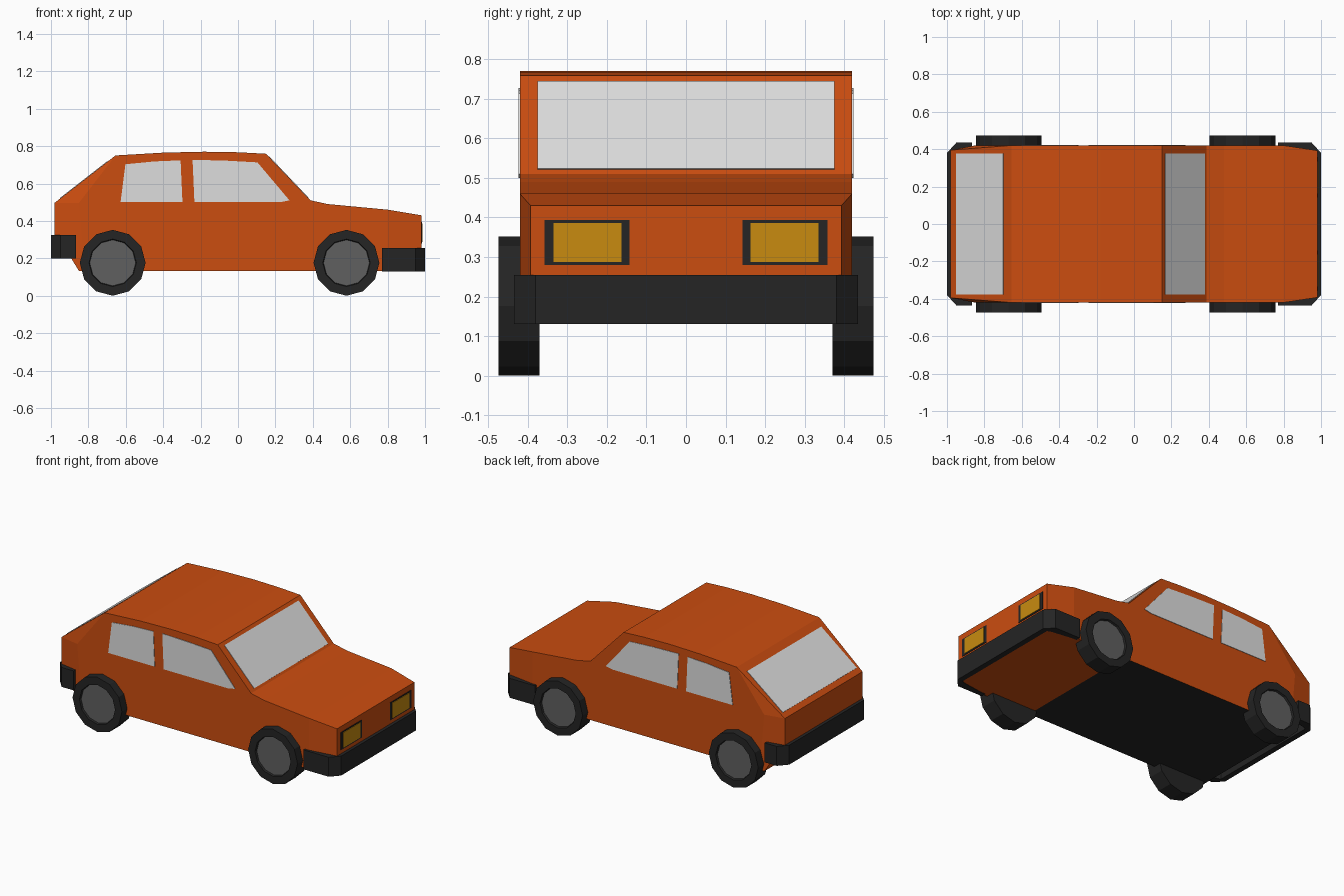
import bpy, bmesh, math
from mathutils import Vector, Matrix

if "Cube" in bpy.data.objects:
    bpy.data.objects.remove(bpy.data.objects["Cube"])


def material(name, rgb):
    m = bpy.data.materials.new(name)
    m.diffuse_color = (*rgb, 1)
    m.use_nodes = True
    m.node_tree.nodes["Principled BSDF"].inputs["Base Color"].default_value = m.diffuse_color
    return m


ORANGE = material("orange paint", (0.60, 0.074, 0.005))
BLACK = material("black rubber", (0.018, 0.018, 0.018))
GREY = material("grey hub", (0.115, 0.115, 0.115))
GLASS = material("pale glass", (0.73, 0.73, 0.73))
AMBER = material("amber lamp", (0.58, 0.26, 0.005))


def finish(name, bm, *mats):
    bmesh.ops.recalc_face_normals(bm, faces=bm.faces)
    me = bpy.data.meshes.new(name)
    bm.to_mesh(me)
    bm.free()
    for m in mats:
        me.materials.append(m)
    ob = bpy.data.objects.new(name, me)
    bpy.context.collection.objects.link(ob)
    return ob


def prism(name, pts, offset, mat):
    """Closed solid: polygon of 3D points swept along an offset vector."""
    bm = bmesh.new()
    a = [bm.verts.new(p) for p in pts]
    b = [bm.verts.new(Vector(p) + Vector(offset)) for p in pts]
    n = len(a)
    bm.faces.new(a)
    bm.faces.new(b[::-1])
    for i in range(n):
        bm.faces.new((a[i], b[i], b[(i + 1) % n], a[(i + 1) % n]))
    return finish(name, bm, mat)


# Body: side outline as (x, z, half width), ends pinched in slightly
outline = [(-0.98, 0.497, 0.395), (-0.655, 0.75, 0.42), (-0.40, 0.765, 0.42),
           (-0.18, 0.77, 0.42), (0.0, 0.767, 0.42), (0.15, 0.759, 0.42),
           (0.387, 0.51, 0.42), (0.48, 0.49, 0.42), (0.80, 0.46, 0.42),
           (0.98, 0.43, 0.393), (0.98, 0.132, 0.393), (0.80, 0.132, 0.42),
           (0.43, 0.132, 0.42), (-0.82, 0.132, 0.42), (-0.85, 0.132, 0.415),
           (-0.895, 0.205, 0.41), (-0.98, 0.32, 0.395)]
corner = (-0.85, 0.497, 0.42)
bm = bmesh.new()
sides = []
for s in (-1, 1):
    v = [bm.verts.new((x, s * w, z)) for x, z, w in outline + [corner]]
    sides.append(v)
    for idx in ([8, 9, 10, 11], [*range(1, 9), 11, 12, 13, 17],
                [0, 1, 17], [0, 17, 13, 14, 15, 16]):
        bm.faces.new([v[i] for i in idx])
n = len(outline)
for i in range(n):
    j = (i + 1) % n
    f = bm.faces.new((sides[0][i], sides[0][j], sides[1][j], sides[1][i]))
    if 12 <= i <= 13:          # flat black floor pan
        f.material_index = 1
finish("car_body", bm, ORANGE, BLACK)

# Side windows
rear_win = [(-0.628, 0.50), (-0.602, 0.703), (-0.447, 0.718), (-0.307, 0.724), (-0.297, 0.50)]
front_win = [(-0.233, 0.50), (-0.243, 0.727), (-0.06, 0.722), (0.104, 0.713),
             (0.275, 0.51), (0.225, 0.50)]
for s, side in ((-1, "right"), (1, "left")):
    for part, w in (("rear", rear_win), ("front", front_win)):
        prism(f"{part}_window_{side}", [(x, s * 0.417, z) for x, z in w], (0, s * 0.006, 0), GLASS)


def sloped_glass(name, p, q, t0, t1, half):
    """Thin pane lying on the sloped body panel between profile points p and q."""
    p, q = Vector((p[0], 0, p[1])), Vector((q[0], 0, q[1]))
    nrm = (q - p).cross(Vector((0, 1, 0))).normalized()
    if nrm.z < 0:
        nrm = -nrm
    a, b = p.lerp(q, t0) - nrm * 0.003, p.lerp(q, t1) - nrm * 0.003
    y = Vector((0, half, 0))
    prism(name, [a - y, a + y, b + y, b - y], nrm * 0.006, GLASS)


sloped_glass("windscreen", outline[5], outline[6], 0.065, 0.955, 0.376)
sloped_glass("rear_screen", outline[0], outline[1], 0.09, 0.87, 0.376)


# Bumpers: U-shaped strips wrapped round each end
def bumper(name, d, back, z0, z1):
    half = [(back, 0.435), (0.95, 0.435), (1.0, 0.38)]
    inner = [(0.965, 0.375), (0.94, 0.385), (0.80, 0.405), (back, 0.405)]
    pts = half + [(x, -y) for x, y in half[::-1]]
    pts += [(x, -y) for x, y in inner[::-1]] + inner
    prism(name, [(d * x, y, z0) for x, y in pts], (0, 0, z1 - z0), BLACK)


bumper("front_bumper", 1, 0.77, 0.13, 0.255)
bumper("rear_bumper", -1, 0.865, 0.20, 0.325)


# Headlamps: dark surround with amber lens
def nose_plate(name, x, y0, y1, z0, z1, mat):
    prism(name, [(x, y0, z0), (x, y1, z0), (x, y1, z1), (x, y0, z1)], (0.005, 0, 0), mat)


for s, side in ((-1, "right"), (1, "left")):
    nose_plate(f"headlamp_surround_{side}", 0.978, s * 0.143, s * 0.358, 0.28, 0.393, BLACK)
    nose_plate(f"headlamp_lens_{side}", 0.981, s * 0.163, s * 0.335, 0.288, 0.386, AMBER)

# Wheels: twelve-sided tyre with a slightly sunken hub on the outside
for x, end in ((0.58, "front"), (-0.67, "rear")):
    for s, side in ((-1, "right"), (1, "left")):
        bm = bmesh.new()
        rot = Matrix.Rotation(math.radians(90), 4, 'X')
        bmesh.ops.create_cone(bm, cap_ends=True, segments=12, radius1=0.176, radius2=0.176,
                              depth=0.104,
                              matrix=Matrix.Translation((x, s * 0.422, 0.176)) @ rot)
        bm.normal_update()
        cap = next(f for f in bm.faces if f.normal.y * s > 0.9)
        bmesh.ops.inset_region(bm, faces=[cap], thickness=0.049)
        bmesh.ops.inset_region(bm, faces=[cap], thickness=0.004, depth=-0.012)
        cap.material_index = 1
        finish(f"{end}_wheel_{side}", bm, BLACK, GREY)
